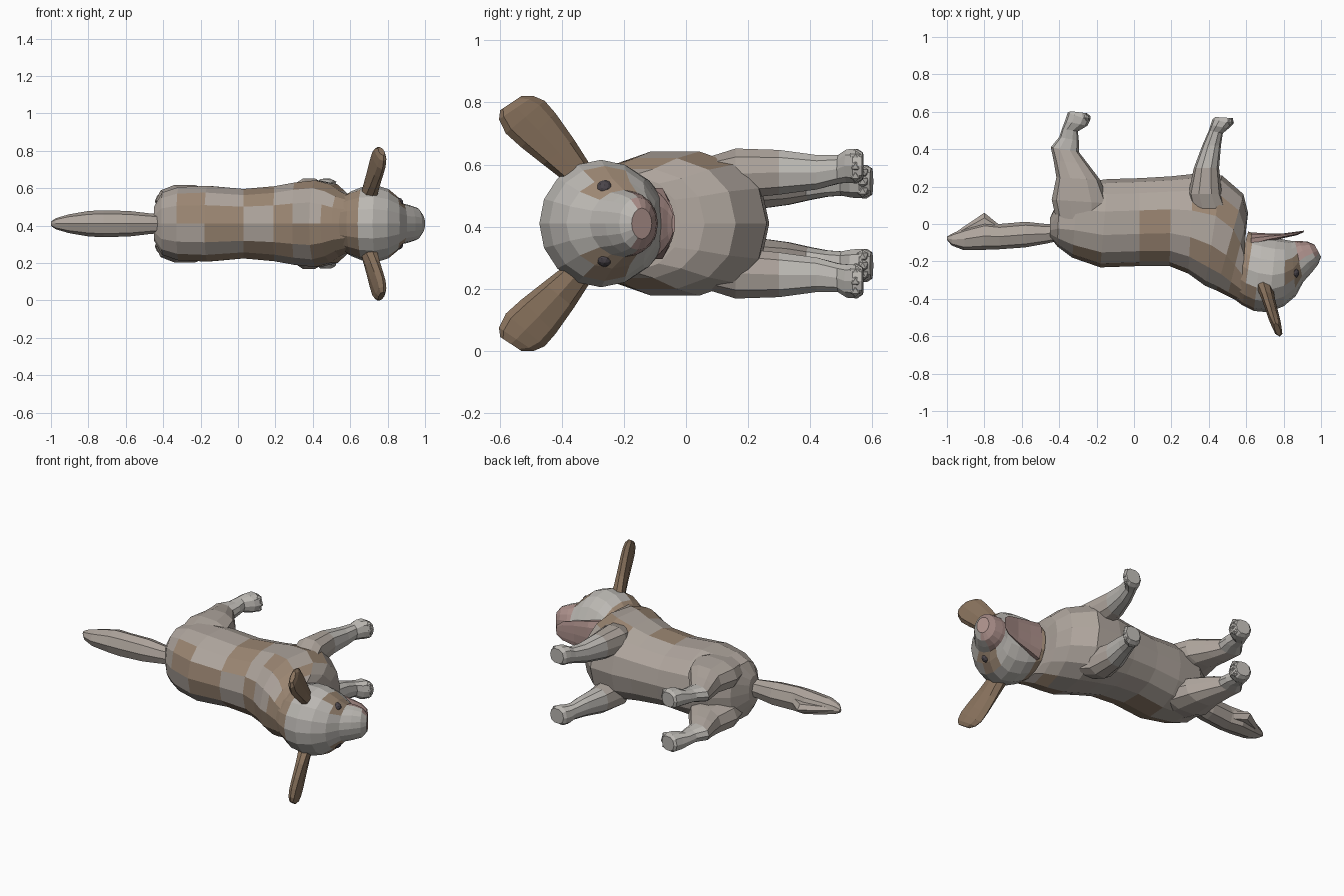
import bpy, bmesh, math
from mathutils import Vector, noise

MID = 0.41  # height of the animal's symmetry plane (it lies on its side)


def mat(name, rgb):
    m = bpy.data.materials.new(name)
    m.diffuse_color = (*rgb, 1)
    return m


FUR = mat("pale_fur", (0.43, 0.38, 0.34))
TAN = mat("tan_fur", (0.33, 0.24, 0.17))
EAR = mat("ear_fur", (0.25, 0.17, 0.11))
WHITE = mat("grey_fur", (0.50, 0.48, 0.45))
PINK = mat("pink_skin", (0.40, 0.27, 0.25))
DARK = mat("dark_eye", (0.07, 0.06, 0.07))


def loft(name, rings, mats, n=12, power=0.9, pick=None):
    """Skin rings given as (edge point, opposite edge point, half-width vector)."""
    bm = bmesh.new()
    loops = []
    for p, q, b in rings:
        c, a = (p + q) / 2, (p - q) / 2
        loop = []
        for i in range(n):
            t = 2 * math.pi * i / n
            u, v = math.cos(t), math.sin(t)
            u = math.copysign(abs(u) ** power, u)
            v = math.copysign(abs(v) ** power, v)
            loop.append(bm.verts.new(c + a * u + b * v))
        loops.append(loop)
    for r, s in zip(loops, loops[1:]):
        for i in range(n):
            j = (i + 1) % n
            bm.faces.new((r[i], r[j], s[j], s[i]))
    bm.faces.new(loops[0])
    bm.faces.new(loops[-1])
    bmesh.ops.recalc_face_normals(bm, faces=bm.faces)
    if pick:
        for f in bm.faces:
            f.material_index = pick(f.calc_center_median())
    me = bpy.data.meshes.new(name)
    bm.to_mesh(me)
    bm.free()
    for m in mats:
        me.materials.append(m)
    ob = bpy.data.objects.new(name, me)
    bpy.context.collection.objects.link(ob)
    return ob


def flat(rows, side=1):
    """Rows of x1,y1,x2,y2,half width,(offset from the symmetry plane)."""
    out = []
    for x1, y1, x2, y2, w, *d in rows:
        z = MID + side * (d[0] if d else 0)
        out.append((Vector((x1, y1, z)), Vector((x2, y2, z)), Vector((0, 0, w))))
    return out


# Body from rump to neck, with tan saddle patches
def body_patch(c):
    on_back = -0.3 < c.x < 0.56 and c.y < 0.12
    return 1 if on_back and noise.noise(c * 5) > 0.02 else 0


loft("body", flat([
    (-.45, -.07, -.45, .03, .09), (-.41, -.12, -.40, .14, .17),
    (-.33, -.18, -.30, .22, .20), (-.18, -.232, -.14, .24, .207),
    (.03, -.225, .03, .245, .19), (.19, -.225, .2, .255, .205),
    (.29, -.265, .32, .268, .225), (.38, -.33, .47, .26, .237),
    (.44, -.355, .585, .16, .215), (.50, -.385, .61, .06, .18),
    (.57, -.42, .60, -.02, .16)]), [FUR, TAN], 14, 0.88, body_patch)


# Head and muzzle, darker round the eyes and pink at the nose
def head_patch(c):
    eye = Vector((.84, -.25, MID + math.copysign(.14, c.z - MID)))
    if (c - eye).length < .07 or c.x < .63:
        return 1
    return 2 if c.x > .86 and c.y > -.17 else 0


loft("head", flat([
    (.52, -.39, .61, -.04, .15), (.58, -.435, .64, -.05, .175),
    (.64, -.465, .69, -.06, .197), (.72, -.472, .76, -.075, .205),
    (.80, -.44, .81, -.085, .185), (.865, -.385, .84, -.09, .145),
    (.905, -.31, .86, -.09, .108), (.95, -.26, .88, -.09, .10),
    (.985, -.215, .93, -.095, .085), (1.0, -.175, .965, -.11, .05)]),
    [WHITE, TAN, PINK], 16, 1.0, head_patch)

# Open lower jaw
loft("lower_jaw", flat([
    (.62, -.14, .63, -.045, .12), (.71, -.10, .71, -.05, .10),
    (.80, -.075, .80, -.05, .08), (.87, -.06, .875, -.04, .06),
    (.905, -.045, .91, -.035, .03)]), [PINK], 10)

# Tail with a raised tuft near the tip
loft("tail", flat([
    (-.40, -.09, -.40, 0, .05), (-.47, -.105, -.47, .0, .055),
    (-.58, -.125, -.58, .012, .068), (-.72, -.135, -.72, .0, .072),
    (-.80, -.138, -.80, .01, .068), (-.91, -.14, -.90, -.02, .05),
    (-.975, -.115, -.97, -.05, .03), (-1.0, -.085, -1.0, -.068, .012)]),
    [FUR], 8)
loft("tail_tuft", flat([
    (-.72, -.06, -.72, -.005, .03), (-.80, -.06, -.80, .06, .03),
    (-.97, -.09, -.97, -.055, .015)]), [FUR], 6)

FRONT_LEG = [
    (.32, .02, .52, .02, .05, .15), (.29, .16, .47, .16, .085, .16),
    (.32, .30, .455, .30, .075, .165), (.365, .42, .465, .42, .058, .165),
    (.40, .50, .475, .485, .048, .175), (.41, .53, .505, .51, .056, .185),
    (.42, .56, .53, .535, .058, .185), (.435, .572, .53, .566, .045, .185)]
HIND_LEG = [
    (-.41, .0, -.14, .0, .07, .12), (-.44, .13, -.13, .11, .088, .122),
    (-.415, .25, -.18, .235, .08, .125), (-.43, .34, -.245, .32, .062, .12),
    (-.445, .41, -.295, .385, .046, .12), (-.40, .465, -.295, .445, .04, .125),
    (-.385, .51, -.30, .495, .042, .13), (-.37, .55, -.25, .525, .054, .135),
    (-.355, .595, -.235, .555, .056, .135), (-.34, .603, -.25, .592, .044, .135)]

# Ear outline: leading edge y,z and trailing edge y,z
EAR_ROWS = [
    (-.29, .57, -.37, .53), (-.36, .68, -.46, .60), (-.42, .765, -.53, .655),
    (-.455, .805, -.58, .70), (-.49, .82, -.602, .745), (-.53, .82, -.598, .775)]


def ear_point(y, z, side):
    return Vector((.70 + .3 * (-y - .34), y, MID + side * (z - MID)))


for side, label in ((1, "upper"), (-1, "lower")):
    # Legs
    loft(label + "_front_leg", flat(FRONT_LEG, side), [FUR, WHITE], 10, 0.85,
         lambda c: int(c.y > .3))
    loft(label + "_hind_leg", flat(HIND_LEG, side), [FUR, WHITE], 10, 0.85,
         lambda c: int(c.y > .4))
    # Floppy ear
    rings = [(ear_point(a, b, side), ear_point(c, d, side), Vector((t, 0, 0)))
             for (a, b, c, d), t in zip(EAR_ROWS, (.045, .035, .032, .03, .026, .015))]
    loft(label + "_ear", rings, [EAR], 8)
    # Eye
    bpy.ops.mesh.primitive_ico_sphere_add(
        subdivisions=2, radius=.028, location=(.856, -.262, MID + side * .112))
    eye = bpy.context.object
    eye.name = label + "_eye"
    eye.data.materials.append(DARK)
    # Toes
    for foot, x, y, d in (("front", .515, .545, .185), ("hind", -.25, .568, .135)):
        for k in (-1, 0, 1):
            bpy.ops.mesh.primitive_ico_sphere_add(
                subdivisions=1, radius=.021,
                location=(x - .008 * abs(k), y, MID + side * d + k * .03))
            toe = bpy.context.object
            toe.name = f"{label}_{foot}_toe"
            toe.data.materials.append(WHITE)
